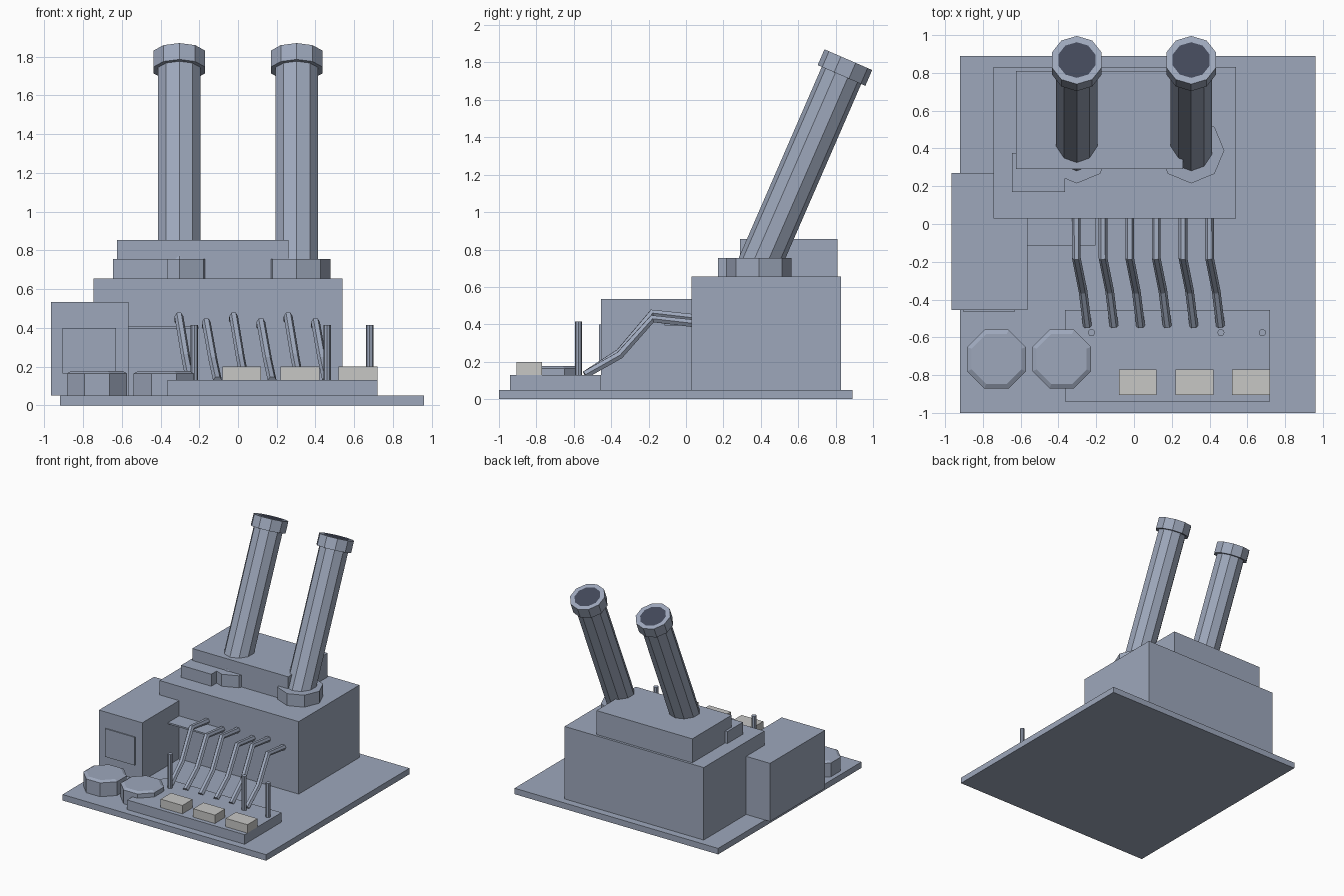
import bpy, bmesh, math
from mathutils import Vector

if "Cube" in bpy.data.objects:
    bpy.data.objects.remove(bpy.data.objects["Cube"], do_unlink=True)


def material(name, rgb):
    mat = bpy.data.materials.new(name)
    mat.use_nodes = True
    mat.diffuse_color = (*rgb, 1)
    mat.node_tree.nodes["Principled BSDF"].inputs["Base Color"].default_value = (*rgb, 1)
    return mat


steel = material("blue grey steel", (0.34, 0.39, 0.50))
pale = material("pale grey", (0.57, 0.57, 0.56))
dark = material("dark opening", (0.055, 0.065, 0.10))


def finish(name, bm, *mats):
    bmesh.ops.recalc_face_normals(bm, faces=bm.faces)
    mesh = bpy.data.meshes.new(name)
    bm.to_mesh(mesh)
    bm.free()
    for mat in mats:
        mesh.materials.append(mat)
    obj = bpy.data.objects.new(name, mesh)
    bpy.context.collection.objects.link(obj)
    return obj


def box(name, x, y, z, mat=steel):
    """Box from (low, high) pairs on each axis."""
    bm = bmesh.new()
    bmesh.ops.create_cube(bm, size=1)
    for v in bm.verts:
        v.co = [sum(p) / 2 + c * (p[1] - p[0]) for p, c in zip((x, y, z), v.co)]
    return finish(name, bm, mat)


def turned(name, sides, profile, location, twist=0, tilt=0, top=steel):
    """Faceted round part from (radius, height) steps, closed at both ends."""
    bm = bmesh.new()
    rings = []
    for r, h in profile:
        angles = [math.tau * i / sides + twist for i in range(sides)]
        rings.append([bm.verts.new((r * math.sin(a), r * math.cos(a), h)) for a in angles])
    for low, high in zip(rings, rings[1:]):
        for i in range(sides):
            j = (i + 1) % sides
            bm.faces.new((low[i], low[j], high[j], high[i]))
    bm.faces.new(rings[0])
    bm.faces.new(rings[-1]).material_index = 1
    obj = finish(name, bm, steel, top)
    obj.location = location
    obj.rotation_euler.x = tilt
    return obj


def pipe(name, points, radius):
    curve = bpy.data.curves.new(name, "CURVE")
    curve.dimensions = "3D"
    curve.bevel_depth = radius
    curve.bevel_resolution = 1
    curve.use_fill_caps = True
    spline = curve.splines.new("POLY")
    spline.points.add(len(points) - 1)
    for p, co in zip(spline.points, points):
        p.co = (*co, 1)
    spline.use_smooth = False
    curve.materials.append(steel)
    obj = bpy.data.objects.new(name, curve)
    bpy.context.collection.objects.link(obj)
    bpy.ops.object.select_all(action="DESELECT")
    obj.select_set(True)
    bpy.context.view_layer.objects.active = obj
    bpy.ops.object.convert(target="MESH")


# Base and main building
box("base_plate", (-0.92, 0.96), (-1, 0.89), (0, 0.05))
box("main_hall", (-0.745, 0.54), (0.03, 0.83), (0.05, 0.655))
box("upper_hall", (-0.625, 0.26), (0.29, 0.81), (0.655, 0.855))
box("roof_unit", (-0.645, -0.365), (0.17, 0.375), (0.655, 0.755))

# Side building with front panel and a shelf beside it
box("side_building", (-0.965, -0.565), (-0.455, 0.27), (0.05, 0.535))
box("side_panel", (-0.905, -0.63), (-0.464, -0.455), (0.165, 0.40))
box("wall_shelf", (-0.565, -0.205), (-0.115, 0.03), (0.395, 0.408))

# Leaning chimneys with collars, caps and dark mouths
lean = math.radians(23.5)
length = 1.325
mouth = Vector((0, 0.868, 1.815))
foot = mouth - length * Vector((0, math.sin(lean), math.cos(lean)))
for side, x in (("right", -0.303), ("left", 0.303)):
    turned(side + "_chimney_collar", 8, [(0.175, 0), (0.175, 0.1)], (x, 0.39, 0.655))
    neck = length - 0.092
    turned(side + "_chimney", 10,
           [(0.115, 0), (0.115, neck), (0.139, neck), (0.139, length), (0.103, length)],
           (x, foot.y, foot.z), tilt=-lean, top=dark)

# Octagonal tanks with bevelled lids
for side, x in (("outer", -0.728), ("inner", -0.383)):
    turned(side + "_tank", 8, [(0.168, 0), (0.168, 0.115), (0.143, 0.128)],
           (x, -0.715, 0.05), twist=math.pi / 8)

# Front platform with pale units and posts
box("front_platform", (-0.365, 0.72), (-0.94, -0.455), (0.05, 0.13))
for i in range(3):
    x = -0.08 + 0.3 * i
    box(f"pale_unit_{i + 1}", (x, x + 0.2), (-0.905, -0.77), (0.13, 0.2), pale)
for i, x in enumerate((-0.225, 0.46, 0.68)):
    turned(f"post_{i + 1}", 8, [(0.019, 0), (0.019, 0.285)], (x, -0.575, 0.13))

# Bent pipes from the hall wall down to the platform
for i in range(6):
    x = -0.305 + 0.141 * i
    drop = 0.03 * (i % 2)
    pipe(f"bent_pipe_{i + 1}",
         [(x, 0.04, 0.435 - drop), (x, -0.18, 0.46 - drop),
          (x + 0.035, -0.355, 0.25 - drop / 2), (x + 0.058, -0.54, 0.13)], 0.023)
